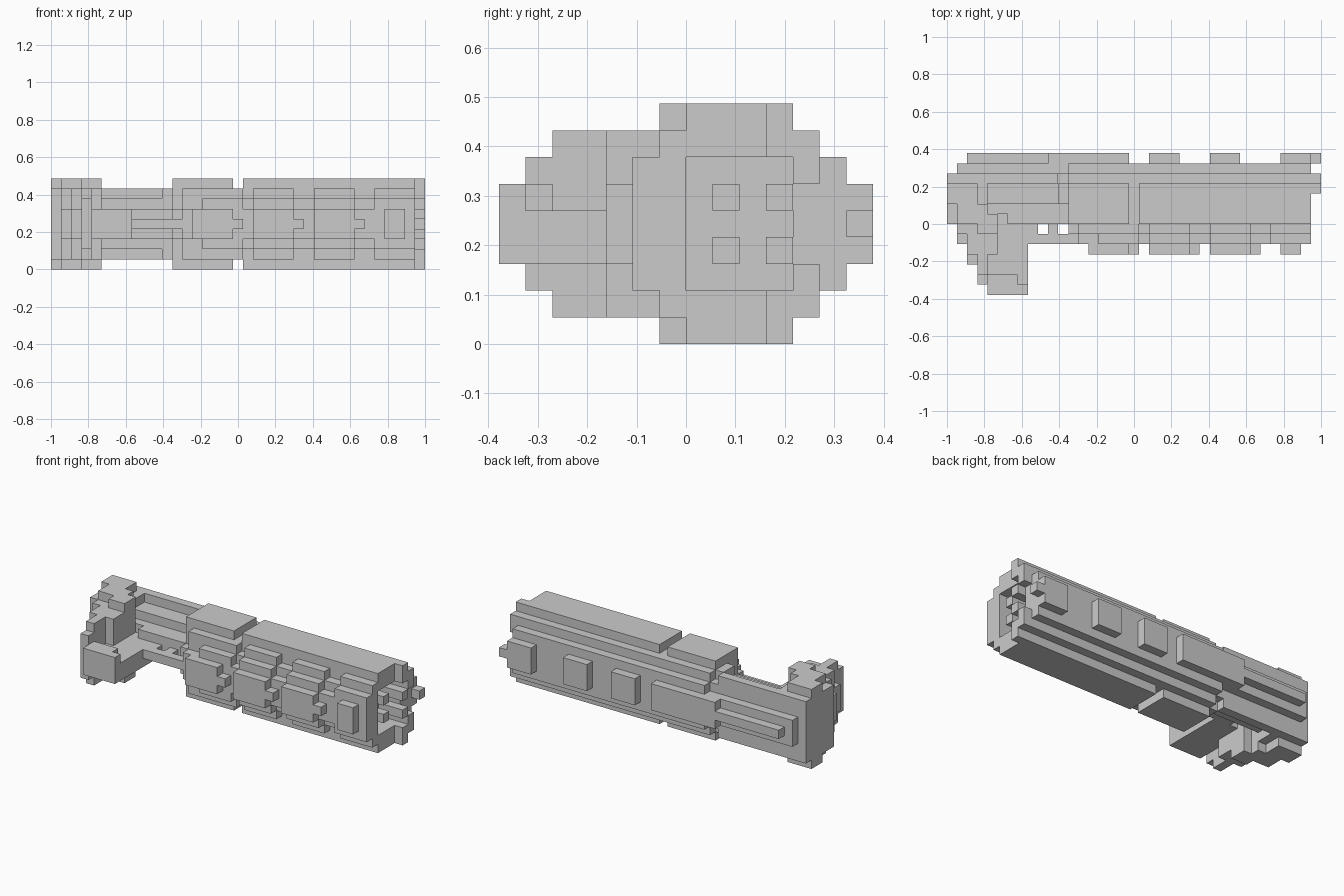
import bpy
import bmesh
from mathutils import Vector

UNIT = 2 / 37          # edge of one block
LENGTH, DEPTH, HEIGHT = 37, 14, 9

if "Cube" in bpy.data.objects:
    bpy.data.objects.remove(bpy.data.objects["Cube"], do_unlink=True)


def add_block(bm, xs, ys, zs):
    """Add a cuboid given block ranges along each axis."""
    low = Vector((xs[0], ys[0], zs[0]))
    high = Vector((xs[1], ys[1], zs[1]))
    shift = Vector((LENGTH / 2, DEPTH / 2, 0))
    cube = bmesh.ops.create_cube(bm, size=1)
    for vert in cube["verts"]:
        corner = Vector(b if c > 0 else a for a, b, c in zip(low, high, vert.co))
        vert.co = (corner - shift) * UNIT


def finish(name, bm):
    mesh = bpy.data.meshes.new(name)
    bm.to_mesh(mesh)
    bm.free()
    obj = bpy.data.objects.new(name, mesh)
    bpy.context.collection.objects.link(obj)
    return obj


def layered(name, *layers):
    """Each layer: x range, y range, inset from top and bottom."""
    bm = bmesh.new()
    for xs, ys, inset in layers:
        add_block(bm, xs, ys, (inset, HEIGHT - inset))
    return finish(name, bm)


def paired(name, *blocks):
    """Blocks repeated above and below the middle plane."""
    bm = bmesh.new()
    for xs, ys, (low, high) in blocks:
        add_block(bm, xs, ys, (low, high))
        add_block(bm, xs, ys, (HEIGHT - high, HEIGHT - low))
    return finish(name, bm)


# Main grip: stepped barrel with a recessed right end
grip = (19, 34)
layered("grip_barrel",
        (grip, (7, 11), 0), (grip, (11, 12), 1), (grip, (12, 13), 2),
        (grip, (6, 7), 2), (grip, (5, 6), 3))

rim = (34, 36)
layered("grip_rim_sides",
        (rim, (5, 6), 2), (rim, (6, 7), 1), (rim, (11, 12), 1), (rim, (12, 13), 2))
paired("grip_rim_top_and_bottom", (rim, (7, 11), (7, 9)))

# Raised clamps along the front of the grip
for index, (start, end) in enumerate(((20, 24), (26, 30), (32, 34))):
    layered(f"grip_clamp_{index}",
            ((start, end), (6, 7), 1), ((start, end), (5, 6), 2))

# Front pads, two of them with a narrow tip
for index, start in enumerate((20, 26)):
    layered(f"front_pad_{index}",
            ((start, start + 4), (4, 5), 3), ((start + 4, start + 5), (4, 5), 4))
layered("front_end_pad", ((33, 35), (4, 5), 3))

# Back pads
for index, (start, end) in enumerate(((20, 23), (26, 29), (33, 36))):
    layered(f"back_pad_{index}", ((start, end), (13, 14), 3))
layered("back_pad_tip", ((36, 37), (13, 14), 4))

# Prongs and pins at the right end
paired("end_prongs", ((36, 37), (10, 11), (7, 9)), ((36, 37), (11, 12), (6, 8)))
paired("end_pins", ((34, 36), (8, 9), (5, 6)), ((34, 37), (10, 11), (5, 6)))

# Narrow neck between grip and collar
neck = (18, 19)
layered("neck", (neck, (6, 12), 1), (neck, (12, 13), 2), (neck, (5, 6), 2))

# Collar in the middle
collar = (12, 18)
layered("collar",
        (collar, (7, 11), 0), (collar, (11, 12), 1), (collar, (12, 13), 2),
        ((12, 13), (6, 7), 3), ((13, 18), (6, 7), 1),
        ((13, 15), (5, 6), 3), ((15, 19), (5, 6), 2))
layered("collar_front_pad", ((14, 18), (4, 5), 3), ((18, 19), (4, 5), 4))

# Back rail with its long thin bar
layered("back_rail",
        ((1, 12), (12, 13), 3), ((10, 18), (13, 14), 3), ((2, 10), (13, 14), 4))

# Open core behind the hook
layered("open_core",
        ((1, 11), (11, 12), 1), ((11, 12), (11, 12), 2),
        ((11, 12), (9, 11), 1), ((4, 11), (9, 11), 2),
        ((4, 12), (8, 9), 3), ((6, 12), (7, 8), 3), ((4, 6), (7, 8), 4))

# Front bar with two teeth joining it to the core
layered("front_bar", ((8, 14), (5, 6), 4), ((8, 9), (6, 7), 4), ((10, 11), (6, 7), 4))

# Slanted stepped cap at the left end
layered("slanted_cap",
        ((0, 4), (7, 11), 1), ((0, 2), (11, 12), 1), ((1, 4), (6, 7), 1),
        ((1, 2), (5, 6), 3), ((2, 5), (4, 6), 1), ((2, 3), (3, 4), 3),
        ((3, 4), (2, 4), 1), ((3, 4), (1, 2), 2), ((4, 5), (6, 8), 1))
paired("cap_crest",
       ((0, 3), (9, 11), (8, 9)), ((1, 4), (7, 9), (8, 9)), ((3, 5), (6, 8), (8, 9)))

# Hook: a raised front block with one notched edge, on a lower arm
bm = bmesh.new()
add_block(bm, (4, 8), (0, 7), (3, 5))
add_block(bm, (4, 8), (0, 1), (5, 6))
add_block(bm, (4, 7), (1, 2), (5, 6))
finish("hook", bm)
